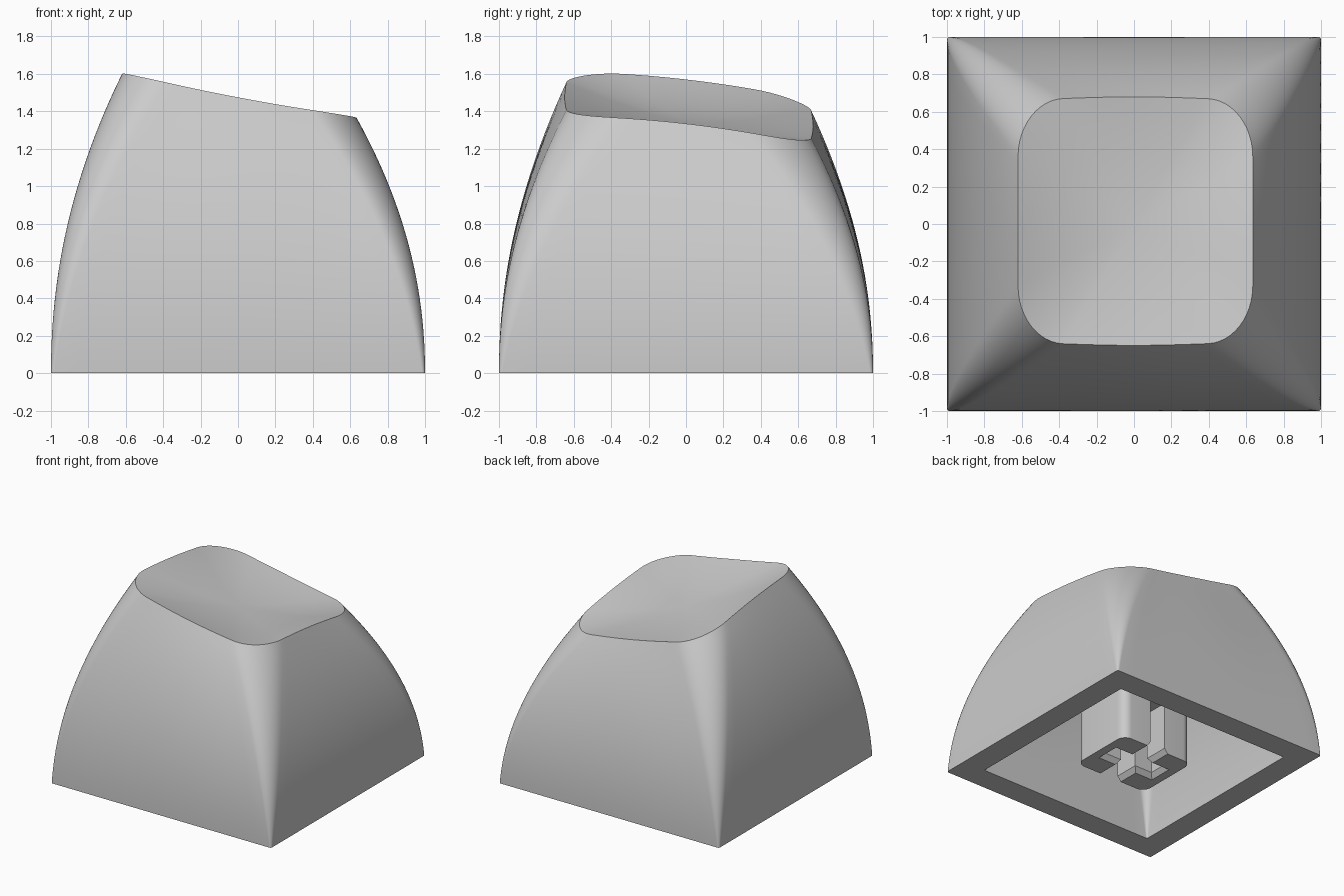
import bpy, bmesh
from math import cos, sin, pi
from mathutils import Vector

if "Cube" in bpy.data.objects:
    bpy.data.objects.remove(bpy.data.objects["Cube"])

mat = bpy.data.materials.new("light grey plastic")
mat.use_nodes = True
GREY = (0.6, 0.6, 0.6, 1)
mat.diffuse_color = GREY
mat.node_tree.nodes["Principled BSDF"].inputs["Base Color"].default_value = GREY


def finish(bm, name):
    bmesh.ops.recalc_face_normals(bm, faces=bm.faces)
    mesh = bpy.data.meshes.new(name)
    bm.to_mesh(mesh)
    bm.free()
    mesh.materials.append(mat)
    obj = bpy.data.objects.new(name, mesh)
    bpy.context.collection.objects.link(obj)
    bpy.ops.object.select_all(action="DESELECT")
    obj.select_set(True)
    bpy.context.view_layer.objects.active = obj
    bpy.ops.object.shade_smooth_by_angle(angle=pi / 6)


def bridge(bm, rings):
    """Join consecutive closed rings with quads and return their vertices."""
    loops = [[bm.verts.new(p) for p in ring] for ring in rings]
    for a, b in zip(loops, loops[1:]):
        for i in range(len(a)):
            j = (i + 1) % len(a)
            bm.faces.new((a[i], a[j], b[j], b[i]))
    return loops


def rounded_rect(x0, x1, y0, y1, rx, ry, arc=12, side=16):
    """Counter-clockwise outline with elliptical corners and divided sides."""
    corners = [(x1 - rx, y1 - ry), (x0 + rx, y1 - ry), (x0 + rx, y0 + ry), (x1 - rx, y0 + ry)]
    arcs = []
    for q, (cx, cy) in enumerate(corners):
        angles = [(q + i / arc) * pi / 2 for i in range(arc + 1)]
        arcs.append([Vector((cx + rx * cos(a), cy + ry * sin(a))) for a in angles])
    pts = []
    for q in range(4):
        start, end = arcs[q][-1], arcs[(q + 1) % 4][0]
        pts += arcs[q] + [start.lerp(end, i / side) for i in range(1, side)]
    return pts


# Keycap shell: curved walls, tilted dished top, hollow inside
BOWL = 0.06


def rim_height(x, y):
    return 1.4 - 0.19 * x - 0.115 * y + 0.136 * x * x - 0.2 * x * x * y * y


def outline(t):
    """Wall section, from the square base (t=0) to the rounded top (t=1)."""
    k = t ** 2.08
    pts = rounded_rect(-1 + 0.38 * k, 1 - 0.365 * k, -1 + 0.37 * k, 1 - 0.34 * k,
                       0.015 + 0.225 * t, 0.015 + 0.285 * t)
    for p in pts:
        p.y *= 1 + 0.03 * k * (1 - p.x * p.x) ** 4
    return pts


top = outline(1)
heights = [rim_height(p.x, p.y) for p in top]


def wall_ring(t, scale):
    return [Vector((p.x, p.y, t * h)) * scale for p, h in zip(outline(t), heights)]


def cap_ring(f, scale):
    sink = BOWL * (1 - f * f)
    return [Vector((p.x * f, p.y * f, rim_height(p.x * f, p.y * f) - sink)) * scale for p in top]


STEPS, CAP, INNER = 24, 12, 0.8
rings = [cap_ring(i / CAP, 1) for i in range(1, CAP)]
rings += [wall_ring(1 - i / STEPS, 1) for i in range(STEPS + 1)]
rings += [wall_ring(i / STEPS, INNER) for i in range(STEPS + 1)]
rings += [cap_ring(1 - i / CAP, INNER) for i in range(1, CAP)]

bm = bmesh.new()
loops = bridge(bm, rings)
for loop, scale in ((loops[0], 1), (loops[-1], INNER)):
    centre = bm.verts.new((0, 0, (rim_height(0, 0) - BOWL) * scale))
    for i in range(len(loop)):
        bm.faces.new((centre, loop[i], loop[(i + 1) % len(loop)]))
finish(bm, "keycap_shell")


# Stem: solid post above two slotted halves that leave a chamfered cross opening
def stack(name, sections):
    """Closed solid through flat sections given as (points, height)."""
    bm = bmesh.new()
    loops = bridge(bm, [[(x, y, z) for x, y in pts] for pts, z in sections])
    bm.faces.new(loops[0])
    bm.faces.new(loops[-1])
    finish(bm, name)


HALF_X, HALF_Y, SLOT_TOP, LEAD = 0.33, 0.275, 0.43, 0.04
post = rounded_rect(-HALF_X, HALF_X, -HALF_Y, HALF_Y, 0.075, 0.075, arc=8, side=1)
stack("stem_post", [(post, SLOT_TOP), (post, 1.22)])


def half_section(sign, gap, arm):
    """Half of the post on one side of the cross-shaped opening."""
    right = [p for p in post if p.x > 0]
    pts = [tuple(p) for p in right if p.y > 0]
    pts += [(gap, HALF_Y), (gap, gap), (arm, gap), (arm, -gap), (gap, -gap), (gap, -HALF_Y)]
    pts += [tuple(p) for p in right if p.y < 0]
    return [(sign * x, y) for x, y in pts]


for name, sign in (("stem_left_half", 1), ("stem_right_half", -1)):
    mouth = half_section(sign, 0.1, 0.26)
    slot = half_section(sign, 0.07, 0.23)
    stack(name, [(mouth, 0), (slot, LEAD), (slot, SLOT_TOP)])
